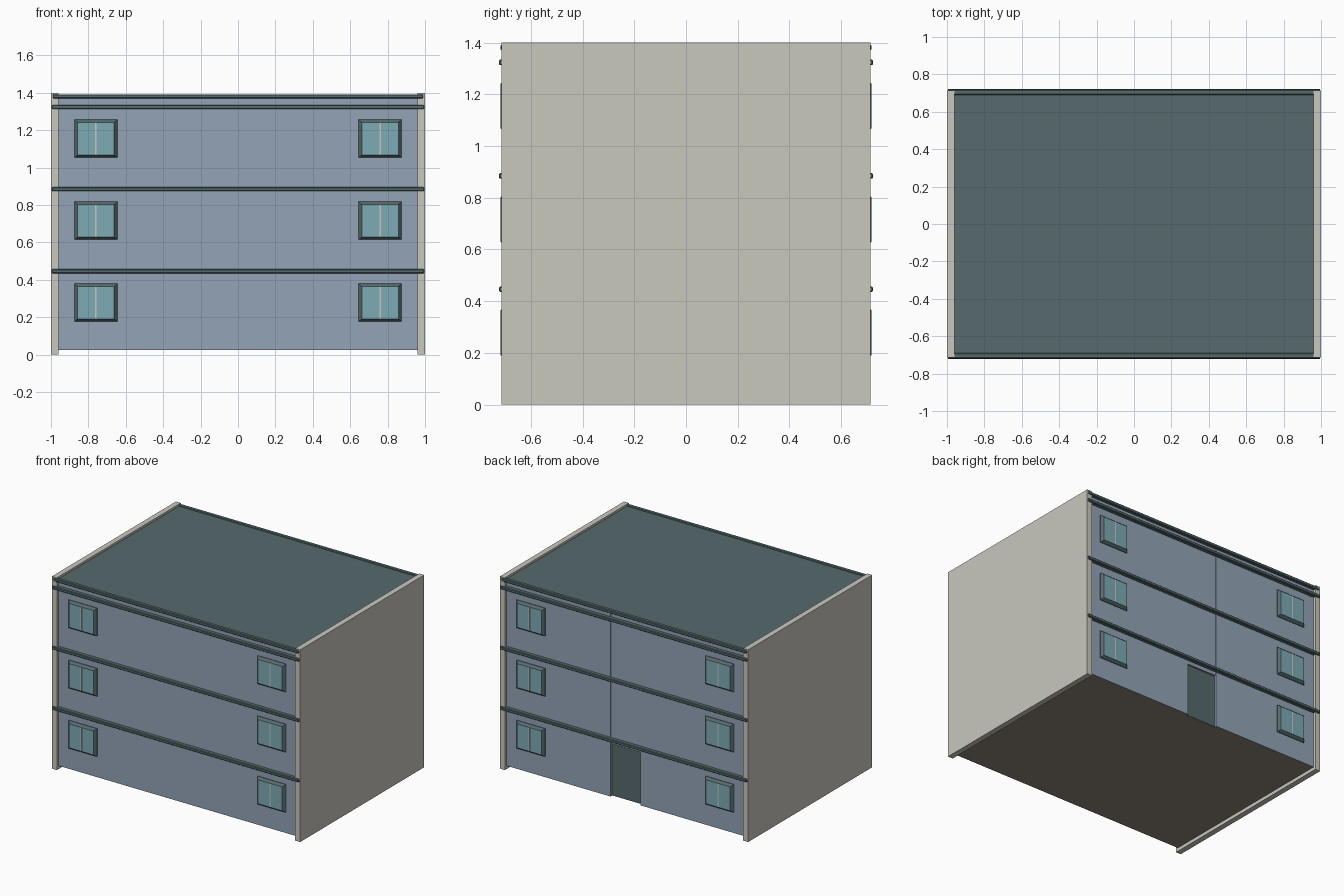
import bpy
import bmesh
from mathutils import Vector

old = bpy.data.objects.get("Cube")
if old:
    bpy.data.objects.remove(old, do_unlink=True)


def material(name, rgb):
    """Flat material from an 0-255 display colour."""
    lin = [((c / 255 + 0.055) / 1.055) ** 2.4 for c in rgb] + [1]
    m = bpy.data.materials.new(name)
    m.use_nodes = True
    m.diffuse_color = lin
    m.node_tree.nodes["Principled BSDF"].inputs["Base Color"].default_value = lin
    return m


CREAM = material("cream plaster", (201, 200, 190))
BLUE = material("blue wall", (147, 164, 183))
SLATE = material("slate trim", (86, 106, 109))
GLASS = material("teal glass", (125, 171, 181))
FLOOR = material("brown underside", (142, 134, 120))


def finish(name, bm, *mats):
    bmesh.ops.recalc_face_normals(bm, faces=bm.faces)
    mesh = bpy.data.meshes.new(name)
    bm.to_mesh(mesh)
    bm.free()
    for m in mats:
        mesh.materials.append(m)
    ob = bpy.data.objects.new(name, mesh)
    bpy.context.scene.collection.objects.link(ob)
    return ob


def box(name, x, y, z, mat, under=None, bevel=0):
    """Box between (min, max) pairs, with an optional underside colour."""
    bm = bmesh.new()
    bmesh.ops.create_cube(bm, size=1)
    for v in bm.verts:
        v.co = Vector([sum(r) / 2 + c * (r[1] - r[0])
                       for c, r in zip(v.co, (x, y, z))])
    if under:
        for f in bm.faces:
            f.material_index = int(f.calc_center_median().z < z[0] + 0.001)
    ob = finish(name, bm, mat, *([under] if under else []))
    if bevel:
        mod = ob.modifiers.new("chamfer", 'BEVEL')
        mod.width = bevel
        mod.segments = 1
    return ob


def span(a, b, side):
    return tuple(sorted((a * side, b * side)))


WALL, END, BASE, TOP = 0.695, 0.713, 0.025, 1.385
BACK, DOOR_HALF, DOOR_TOP = 0.675, 0.12, 0.41

# Main body, roof and end walls
box("body", (-0.97, 0.97), (-WALL, BACK), (BASE, 1.37), BLUE, FLOOR)
box("roof", (-0.965, 0.965), (-END, END), (1.37, TOP), SLATE)
for side, label in ((1, "left"), (-1, "right")):
    box(label + "_end_wall", span(0.96, 1, side), (-END, END), (0, 1.4), CREAM)
    # Back facade either side of the stair panel
    box(label + "_back_wall", span(DOOR_HALF, 0.97, side), (BACK, WALL),
        (BASE, 1.37), BLUE, FLOOR)

# Stair panel and recessed door
box("stair_panel", (-DOOR_HALF, DOOR_HALF), (BACK, WALL - 0.003),
    (DOOR_TOP, 1.37), BLUE)
box("back_door", (-DOOR_HALF, DOOR_HALF), (BACK, BACK + 0.004),
    (BASE + 0.004, DOOR_TOP), SLATE)


def window(name, cx, cz, side):
    """Sloped frame around a flush pane, split by a thin mullion."""
    bm = bmesh.new()
    rings = []
    for hw, hh, y in ((0.115, 0.102, WALL - 0.005), (0.115, 0.102, WALL + 0.004),
                      (0.098, 0.087, 0.717)):
        rings.append([bm.verts.new((cx + sx * hw, side * y, cz + sz * hh))
                      for sx, sz in ((-1, -1), (1, -1), (1, 1), (-1, 1))])
    for a, b in zip(rings, rings[1:]):
        for i in range(4):
            j = (i + 1) % 4
            bm.faces.new((a[i], a[j], b[j], b[i]))
    bm.faces.new(rings[0])
    bm.faces.new(rings[-1]).material_index = 1
    finish(name, bm, SLATE, GLASS)
    box(name + "_mullion", (cx - 0.004, cx + 0.004), span(0.716, 0.718, side),
        (cz - 0.087, cz + 0.087), CREAM)


# Windows and horizontal bands on both facades
for side, label in ((-1, "front"), (1, "back")):
    for floor in range(3):
        for cx, lr in ((0.76, "left"), (-0.76, "right")):
            window(f"{label}_{lr}_window_{floor + 1}", cx,
                   0.278 + 0.4385 * floor, side)
        z = 0.435 + 0.439 * floor
        box(f"{label}_band_{floor + 1}", (-0.995, 0.995), span(0.69, 0.723, side),
            (z, z + 0.022), SLATE, bevel=0.004)
    box(label + "_roof_edge", (-0.99, 0.99), span(0.69, 0.718, side),
        (1.37, 1.392), SLATE, bevel=0.004)
